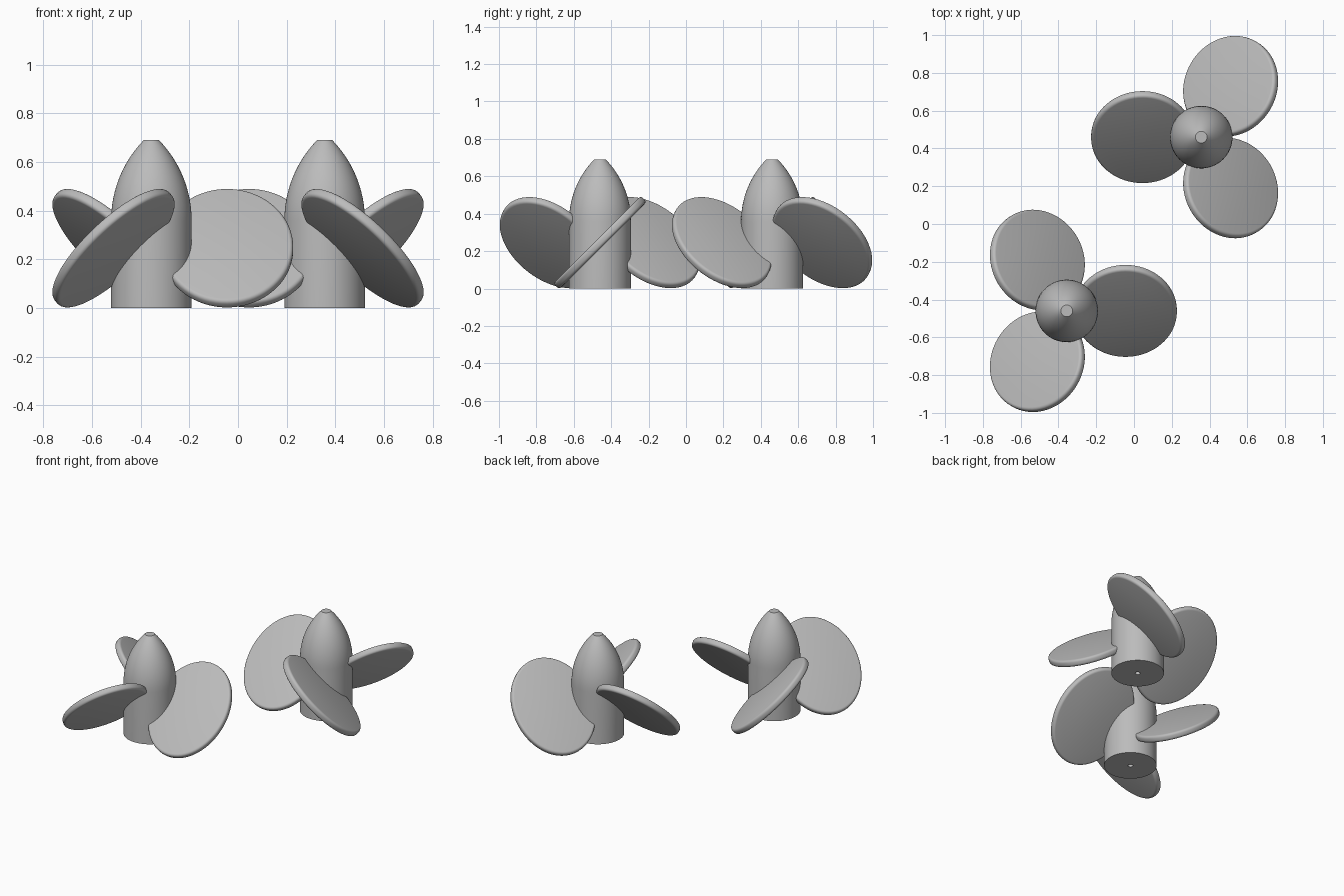
import bpy, bmesh, math
from mathutils import Matrix, Vector

if "Cube" in bpy.data.objects:
    bpy.data.objects.remove(bpy.data.objects["Cube"])

HUB_R, TIP_R, BORE_R = 0.1655, 0.031, 0.016
SHOULDER, TOP = 0.36, 0.69

grey = bpy.data.materials.new("plain grey")
grey.diffuse_color = (0.5, 0.5, 0.5, 1)
grey.use_nodes = True
grey.node_tree.nodes["Principled BSDF"].inputs["Base Color"].default_value = grey.diffuse_color


def finish(bm, name):
    bmesh.ops.recalc_face_normals(bm, faces=bm.faces)
    mesh = bpy.data.meshes.new(name)
    bm.to_mesh(mesh)
    bm.free()
    mesh.materials.append(grey)
    obj = bpy.data.objects.new(name, mesh)
    bpy.context.collection.objects.link(obj)
    bpy.ops.object.select_all(action='DESELECT')
    obj.select_set(True)
    bpy.context.view_layer.objects.active = obj
    bpy.ops.object.shade_smooth_by_angle(angle=math.radians(35))
    return obj


def make_hub(name, x, y):
    # Lathe profile: blind shaft bore, flat base, cylinder, ogive nose, flat tip
    pts = [(0, 0.3), (BORE_R, 0.3), (BORE_R, 0), (HUB_R, 0)]
    dx, h = HUB_R - TIP_R, TOP - SHOULDER
    arc_r = (h * h + dx * dx) / (2 * dx)
    sweep = math.asin(h / arc_r)
    for i in range(13):
        a = sweep * i / 12
        pts.append((HUB_R - arc_r * (1 - math.cos(a)), SHOULDER + arc_r * math.sin(a)))
    pts.append((0, TOP))
    bm = bmesh.new()
    verts = [bm.verts.new((r, 0, z)) for r, z in pts]
    edges = [bm.edges.new(pair) for pair in zip(verts, verts[1:])]
    bmesh.ops.spin(bm, geom=verts + edges, cent=(0, 0, 0), axis=(0, 0, 1),
                   angle=math.tau, steps=64, use_duplicate=False)
    bmesh.ops.remove_doubles(bm, verts=bm.verts, dist=1e-5)
    bmesh.ops.translate(bm, verts=bm.verts, vec=Vector((x, y, 0)))
    return finish(bm, name)


def make_blade(name, x, y, angle, pitch):
    # Elliptical disc with a rounded rim, pitched about its radial axis
    half_len, half_wid, half_thick, rim = 0.272, 0.331, 0.0225, 0.016
    bm = bmesh.new()
    rings = []
    for side in (-1, 1):
        steps = range(5) if side < 0 else range(4, -1, -1)
        for i in steps:
            a = math.pi / 2 * i / 4
            inset = rim * (1 - math.sin(a))
            z = side * (half_thick - rim + rim * math.cos(a))
            rings.append([bm.verts.new(((half_len - inset) * math.cos(t),
                                        (half_wid - inset) * math.sin(t), z))
                          for t in (math.tau * k / 72 for k in range(72))])
    for low, high in zip(rings, rings[1:]):
        for k in range(72):
            j = (k + 1) % 72
            bm.faces.new((low[k], low[j], high[j], high[k]))
    bm.faces.new(rings[0])
    bm.faces.new(rings[-1])
    place = (Matrix.Translation((x, y, 0.2455)) @ Matrix.Rotation(angle, 4, 'Z')
             @ Matrix.Translation((0.311, 0, 0)) @ Matrix.Rotation(pitch, 4, 'X'))
    bmesh.ops.transform(bm, matrix=place, verts=bm.verts)
    return finish(bm, name)


# Two propellers of opposite hand, each with three blades
for label, side in (("left", -1), ("right", 1)):
    x, y = 0.356 * side, 0.46 * side
    make_hub(label + "_hub", x, y)
    start = 0 if side < 0 else math.pi
    for n in range(3):
        make_blade(f"{label}_blade_{n + 1}", x, y, start + n * math.tau / 3,
                   -side * math.pi / 4)
